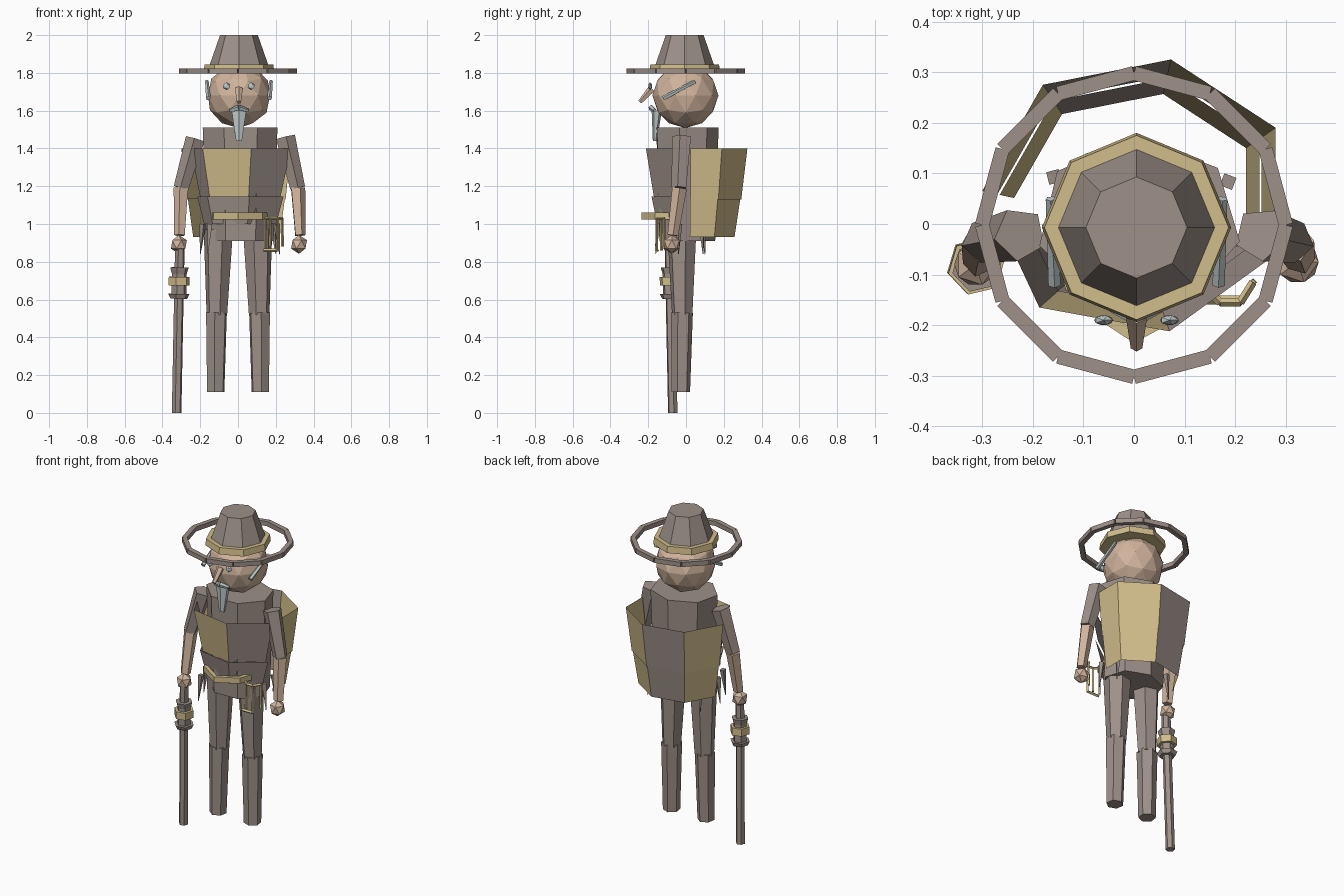
import bpy, bmesh, math
from mathutils import Vector, Matrix

if "Cube" in bpy.data.objects:
    bpy.data.objects.remove(bpy.data.objects["Cube"])


def material(name, color):
    m = bpy.data.materials.new(name)
    m.use_nodes = True
    m.diffuse_color = (*color, 1)
    m.node_tree.nodes["Principled BSDF"].inputs["Base Color"].default_value = (*color, 1)
    return m


BROWN = material("grey brown cloth", (.34, .28, .25))
GOLD = material("old gold", (.64, .51, .26))
SKIN = material("warm skin", (.64, .46, .34))
WHITE = material("pale hair", (.52, .58, .58))


def finish(name, bm, *mats):
    mesh = bpy.data.meshes.new(name)
    bm.to_mesh(mesh)
    bm.free()
    for m in mats:
        mesh.materials.append(m)
    ob = bpy.data.objects.new(name, mesh)
    bpy.context.collection.objects.link(ob)
    return ob


def rod(name, a, b, r1, r2, mat, sides=6, spin=0, squash=(1, 1)):
    """Tapered prism from point a to point b."""
    a, b = Vector(a), Vector(b)
    d = b - a
    turn = Matrix() if d.x == d.y == 0 and d.z > 0 else d.to_track_quat('Z', 'Y').to_matrix().to_4x4()
    bm = bmesh.new()
    bmesh.ops.create_cone(bm, cap_ends=True, segments=sides, radius1=r1, radius2=r2, depth=d.length)
    bmesh.ops.transform(bm, verts=bm.verts, matrix=Matrix.Translation((a + b) / 2) @ turn
                        @ Matrix.Diagonal((*squash, 1, 1)) @ Matrix.Rotation(math.radians(spin), 4, 'Z'))
    return finish(name, bm, mat)


def ball(name, pos, size, mat, detail=1):
    bm = bmesh.new()
    bmesh.ops.create_icosphere(bm, subdivisions=detail, radius=1,
                               matrix=Matrix.Translation(pos) @ Matrix.Diagonal((*size, 1)))
    return finish(name, bm, mat)


def panels(name, outline, levels, colors, mats=(BROWN, GOLD)):
    """Open folded sheet: outline points scaled at each (z, scale) level."""
    bm = bmesh.new()
    rows = [[bm.verts.new((x * s, y * s, z)) for x, y in outline] for z, s in levels]
    for lo, hi in zip(rows, rows[1:]):
        for i in range(len(outline) - 1):
            f = bm.faces.new((lo[i], lo[i + 1], hi[i + 1], hi[i]))
            f.material_index = colors[i]
    return finish(name, bm, *mats)


# Hat: crown, band and open ring brim
CX, CY = .005, -.007
rod("hat_crown", (CX, CY, 1.82), (CX, CY, 2), .163, .1, BROWN, 8)
rod("hat_band", (CX, CY, 1.805), (CX, CY, 1.845), .187, .182, GOLD, 8)


def brim_point(i):
    t = math.radians(30 * i)
    return (.3 * math.sin(t), CY - .3 * math.cos(t) + .005, 1.81)


for i in range(12):
    rod(f"brim_segment_{i + 1}", brim_point(i), brim_point(i + 1), .02, .02, BROWN, 4, 45)

# Head and face
ball("head", (CX, -.003, 1.68), (.172, .175, .172), SKIN, 2)
for side, s in (("left", 1), ("right", -1)):
    ball(side + "_eye", (CX + s * .065, -.19, 1.73), (.021, .011, .021), WHITE)
    rod(side + "_side_hair", (CX + s * .162, -.12, 1.665), (CX + s * .17, .05, 1.755), .013, .01, WHITE, 5)
    rod(side + "_moustache", (CX, -.185, 1.615), (CX + s * .048, -.165, 1.6), .016, .01, WHITE, 5)
rod("nose", (CX, -.18, 1.715), (CX, -.243, 1.645), .022, .012, SKIN, 5)
rod("beard", (CX, -.165, 1.44), (CX, -.155, 1.6), .018, .045, WHITE, 6, 0, (1, .6))

# Torso
rod("torso", (.01, 0, .91), (.01, 0, 1.51), .182, .203, BROWN, 7, 1.4, (1, .85))

# Coat: open pack at the back, flared bib at the front
back = [(.28, .025), (.28, .19), (.073, .325), (-.18, .275), (-.3, .065)]
panels("back_pack_upper", back, [(1.13, .9), (1.4, 1)], (1, 1, 0, 1))
panels("back_pack_lower", back, [(.93, .79), (1.135, .885)], (1, 1, 0, 1))
front = [(-.25, -.03), (-.187, -.165), (.07, -.212), (.28, -.06)]
panels("bib_upper", front, [(1.14, .8), (1.4, 1)], (0, 1, 0))
panels("bib_lower", front, [(1.0, .72), (1.145, .86)], (0, 0, 0))

# Belt
belt = panels("belt", [(-.145, -.09), (-.13, -.15), (0, -.235), (.13, -.165), (.155, -.09)],
              [(1.025, 1), (1.06, 1)], (0,) * 4, (GOLD,))
thick = belt.modifiers.new("thickness", 'SOLIDIFY')
thick.thickness = .025
thick.offset = -1

# Legs
for side, s in (("left", 1), ("right", -1)):
    rod(side + "_thigh", (s * .112, -.02, .52), (s * .104, -.022, .97), .056, .08, BROWN, 6)
    rod(side + "_shin", (s * .118, -.027, .11), (s * .114, -.022, .53), .049, .059, BROWN, 6, 30)

# Arms and hands
arms = (("left", (.25, -.02, 1.46), (.315, -.035, 1.19), (.328, -.07, .94)),
        ("right", (-.225, -.02, 1.45), (-.3, -.035, 1.19), (-.308, -.075, .94)))
for side, shoulder, elbow, wrist in arms:
    rod(side + "_upper_arm", shoulder, elbow, .054, .042, BROWN, 5)
    rod(side + "_forearm", elbow, wrist, .041, .03, SKIN, 5)
    ball(side + "_hand", (wrist[0] - .005, wrist[1] - .005, .892), (.047, .047, .05), SKIN)

# Walking cane, with collars along its shaft
foot, top = Vector((-.325, -.07, 0)), Vector((-.308, -.088, .88))
rod("cane_shaft", foot, top, .026, .026, BROWN)
for name, z1, z2, r1, r2, mat in (("cane_lower_collar", .605, .63, .046, .058, BROWN),
                                  ("cane_grip", .63, .75, .04, .04, BROWN),
                                  ("cane_gold_ring", .675, .72, .057, .057, GOLD),
                                  ("cane_upper_collar", .735, .77, .04, .05, BROWN)):
    axis = (top - foot) / .88
    rod(name, foot + axis * z1, foot + axis * z2, r1, r2, mat)

# Keys on a loop at the left hip
loop = [(.145, -.13), (.17, -.155), (.21, -.155), (.235, -.115)]
for i, (p, q) in enumerate(zip(loop, loop[1:])):
    rod(f"key_loop_{i + 1}", (*p, 1.03), (*q, 1.03), .008, .008, GOLD, 4)
for i, (x, y) in enumerate(loop):
    rod(f"key_{i + 1}", (x, y, .86 + .02 * (i % 2)), (x, y, 1.03), .008, .006, GOLD, 4)
rod("key_bit", (.135, -.15, .86), (.21, -.15, .86), .009, .009, GOLD, 4)

# Hanging cloth points around the hem
for i, (x, y) in enumerate([(-.2, -.05), (-.16, -.16), (.2, .09), (.22, -.04), (-.17, .1)]):
    rod(f"hem_point_{i + 1}", (x, y, .84), (x * .93, y * .93, 1.0), .002, .018, BROWN, 4)
